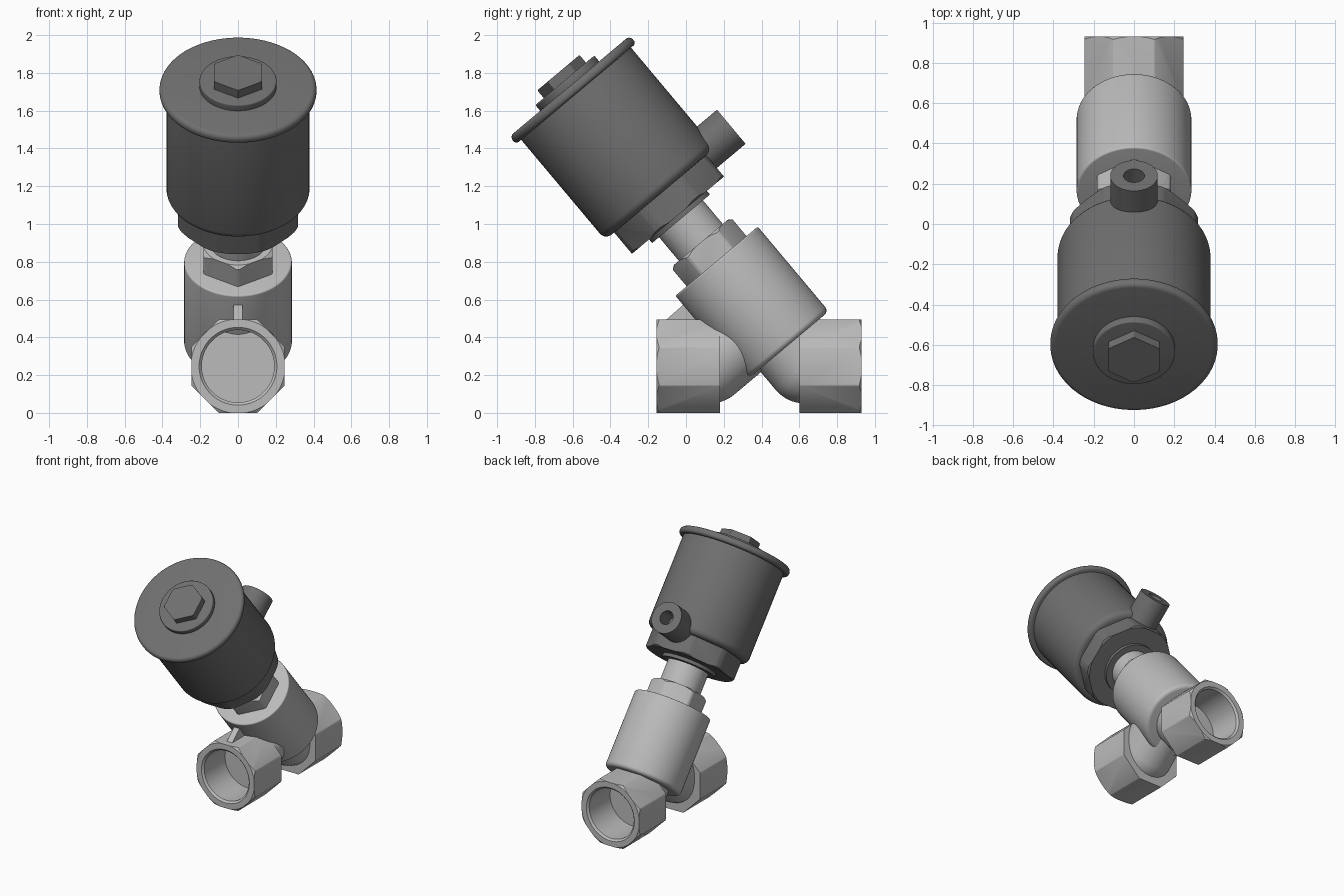
import bpy, bmesh, math
from mathutils import Matrix

if "Cube" in bpy.data.objects:
    bpy.data.objects.remove(bpy.data.objects["Cube"])

T, R = Matrix.Translation, Matrix.Rotation
AXIS = T((0, 0.538, 0.355)) @ R(math.radians(40), 4, 'X')   # tilted stem axis
ALONG = R(math.radians(-90), 4, 'X')                         # local z -> local +y


def material(name, v):
    m = bpy.data.materials.new(name)
    m.diffuse_color = (v, v, v, 1)
    m.use_nodes = True
    m.node_tree.nodes["Principled BSDF"].inputs["Base Color"].default_value = m.diffuse_color
    return m


STEEL, DARK = material("steel_grey", 0.5), material("dark_grey", 0.16)


def finish(name, bm, mat):
    me = bpy.data.meshes.new(name)
    bmesh.ops.recalc_face_normals(bm, faces=bm.faces)
    bm.to_mesh(me)
    bm.free()
    ob = bpy.data.objects.new(name, me)
    bpy.context.collection.objects.link(ob)
    me.materials.append(mat)
    return ob


def lathe(name, prof, mtx, mat=STEEL, n=64):
    """Closed solid from (radius, height) points; low n gives a flat-on-x prism."""
    bm = bmesh.new()
    off = math.pi / n
    rings = []
    for r, h in prof:
        if r < 1e-6:
            rings.append([bm.verts.new(mtx @ T((0, 0, h)).translation)])
        else:
            rings.append([bm.verts.new((mtx @ T((r * math.cos(off + 2 * math.pi * i / n),
                          r * math.sin(off + 2 * math.pi * i / n), h))).translation) for i in range(n)])
    for a, b in zip(rings, rings[1:]):
        for i in range(n):
            j = (i + 1) % n
            f = [a[i], a[j], b[j], b[i]] if len(a) > 1 and len(b) > 1 else (
                [a[0], b[j], b[i]] if len(a) == 1 else [a[i], a[j], b[0]])
            bm.faces.new(f)
    for end in (rings[0], rings[-1]):
        if len(end) > 1:
            bm.faces.new(end)
    return finish(name, bm, mat)


def boolean(ob, tool, op='DIFFERENCE', keep=False):
    m = ob.modifiers.new("bool", 'BOOLEAN')
    m.operation, m.object, m.solver = op, tool, 'EXACT'
    bpy.context.view_layer.objects.active = ob
    bpy.ops.object.modifier_apply(modifier=m.name)
    if not keep:
        bpy.data.objects.remove(tool)


def nut(name, n, apothem, h0, h1, mtx, mat, cap, c0, c1):
    """Prism whose corners are trimmed by a turned, chamfered envelope."""
    r = apothem / math.cos(math.pi / n)
    ob = lathe(name, [(r, h0), (r, h1)], mtx, mat, n)
    env = lathe("trim", [(cap - c0, h0 - 1e-3), (cap, h0 + c0 * 0.7),
                         (cap, h1 - c1 * 0.7), (cap - c1, h1 + 1e-3)], mtx, mat, 96)
    boolean(ob, env, 'INTERSECT')
    return ob


def capsule(r, length):
    arc = [(r * math.sin(a), -r * math.cos(a)) for a in [math.pi / 2 * k / 12 for k in range(13)]]
    arc[0] = (0, -r)
    return arc + [(r, length)]


def rounded(r, h0, h1, f0, f1):
    """Cylinder profile with filleted bottom and top edges."""
    p = []
    for k in range(6):
        a = math.pi / 2 * k / 5
        p.append((r - f0 + f0 * math.sin(a), h0 + f0 - f0 * math.cos(a)))
    for k in range(6):
        a = math.pi / 2 * k / 5
        p.append((r - f1 + f1 * math.cos(a), h1 - f1 + f1 * math.sin(a)))
    return p


# octagonal pipe ends and the angled necks joining them to the body
PIPE = T((0, 0, 0.247)) @ ALONG
front_end = nut("front_pipe_end", 8, 0.247, -0.155, 0.18, PIPE, STEEL, 0.266, 0.018, 0.0)
back_end = nut("back_pipe_end", 8, 0.247, 0.6, 0.93, PIPE, STEEL, 0.266, 0.0, 0.018)
front_neck = lathe("front_neck", capsule(0.2, 0.38),
                   T((0, 0.127, 0.25)) @ R(math.radians(-50), 4, 'X'))
back_neck = lathe("back_neck", capsule(0.2, 0.2),
                  T((0, 0.628, 0.25)) @ R(math.radians(40), 4, 'X'))

# threaded bores, open at both pipe ends
for end, neck, y, s in ((front_end, front_neck, -0.155, 1), (back_end, back_neck, 0.93, -1)):
    bore = lathe("bore", [(0.206, y - 0.05 * s), (0.206, y), (0.192, y + 0.014 * s),
                          (0.192, y + 0.27 * s)], PIPE)
    boolean(end, bore, keep=True)
    boolean(neck, bore)

# valve body and supporting rib
lathe("valve_body", rounded(0.285, 0, 0.585, 0.03, 0.01), AXIS)
bm = bmesh.new()
side = [bm.verts.new((-0.023, y, z)) for y, z in ((-0.12, 0.48), (0.0, 0.585), (0.15, 0.6), (0.17, 0.46))]
ext = bmesh.ops.extrude_face_region(bm, geom=[bm.faces.new(side)])
bmesh.ops.translate(bm, vec=(0.046, 0, 0), verts=[v for v in ext["geom"] if isinstance(v, bmesh.types.BMVert)])
bm.faces.ensure_lookup_table()
finish("rib", bm, STEEL)

# bonnet nut, stem and collar
nut("bonnet_nut", 6, 0.183, 0.57, 0.715, AXIS, STEEL, 0.207, 0.0, 0.022)
lathe("stem", [(0.152, 0.6), (0.152, 0.92)], AXIS)
lathe("stem_collar", [(0.2, 0.878), (0.2, 0.92)], AXIS, DARK)

# actuator housing
nut("actuator_base", 8, 0.318, 0.903, 1.08, AXIS, DARK, 0.335, 0.014, 0.0)
lathe("actuator_cylinder", rounded(0.38, 1.05, 1.76, 0.045, 0.005), AXIS, DARK)
lathe("lid", rounded(0.416, 1.742, 1.795, 0.02, 0.026), AXIS, DARK)
lathe("lid_boss", rounded(0.204, 1.78, 1.835, 0.005, 0.008), AXIS, DARK)
nut("lid_hex_plug", 6, 0.127, 1.82, 1.888, AXIS, DARK, 0.146, 0.0, 0.006)

# air port on the back of the actuator
PORT = AXIS @ T((0, 0, 1.08)) @ ALONG
port = lathe("air_port", [(0.118, 0.26), (0.118, 0.517)], PORT, DARK, 48)
boolean(port, lathe("port_hole", [(0.052, 0.38), (0.052, 0.6)], PORT, DARK, 32))

# smooth shading with sharp edges kept
for ob in bpy.context.scene.objects:
    bpy.ops.object.select_all(action='DESELECT')
    ob.select_set(True)
    bpy.context.view_layer.objects.active = ob
    bpy.ops.object.shade_smooth_by_angle(angle=math.radians(28))
